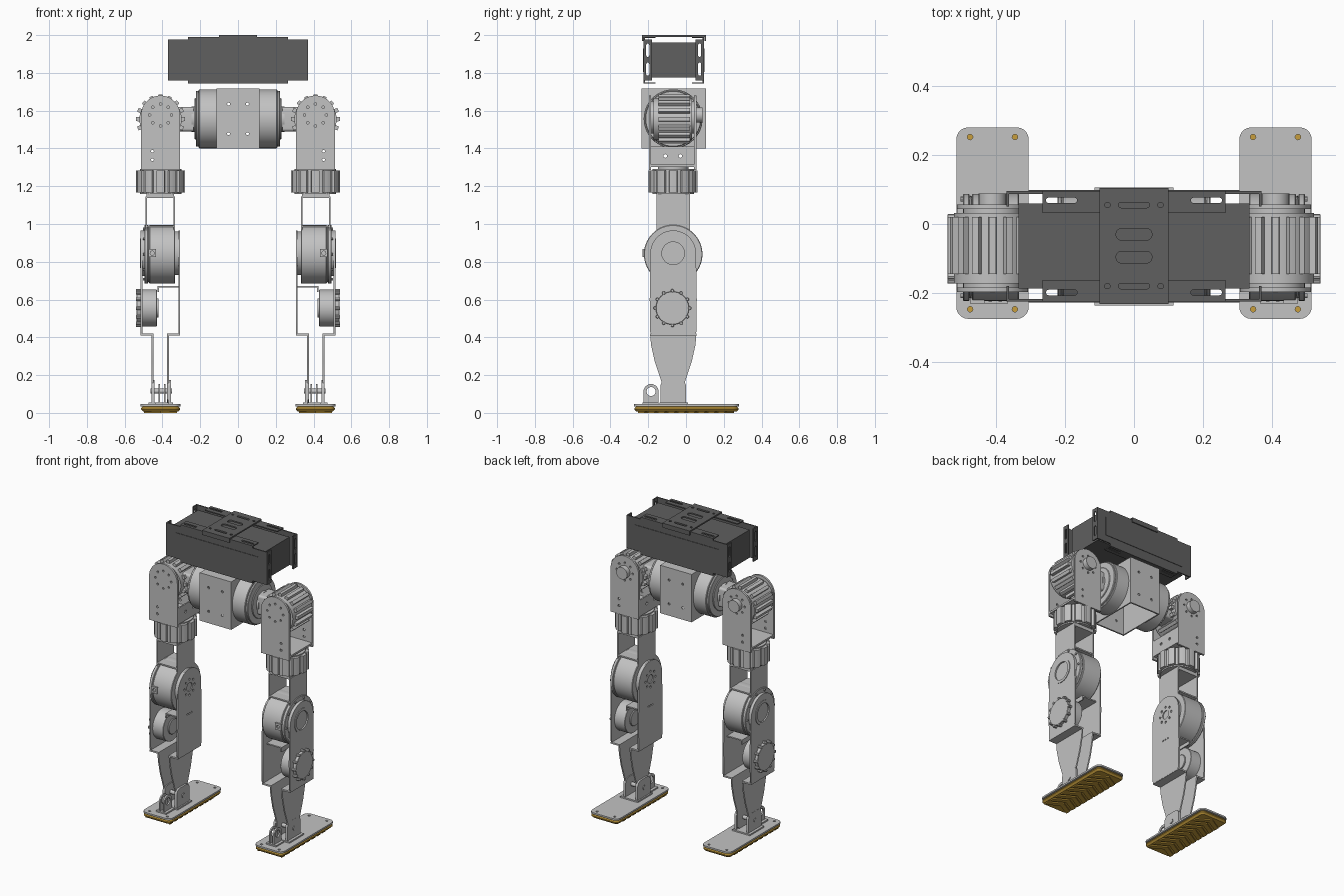
import bpy, bmesh, math
from mathutils import Vector

cube = bpy.data.objects.get("Cube")
if cube:
    bpy.data.objects.remove(cube, do_unlink=True)


def material(name, rgb):
    m = bpy.data.materials.new(name)
    m.use_nodes = True
    m.diffuse_color = (*rgb, 1)
    bsdf = next(n for n in m.node_tree.nodes if n.type == 'BSDF_PRINCIPLED')
    bsdf.inputs["Base Color"].default_value = (*rgb, 1)
    bsdf.inputs["Roughness"].default_value = 0.6
    return m


GREY = material("light grey metal", (0.54, 0.54, 0.54))
DARK = material("dark grey metal", (0.115, 0.115, 0.115))
GOLD = material("gold rubber", (0.57, 0.34, 0.045))


# 2D outlines
def arc(cx, cy, r, a0, a1, n):
    return [(cx + r * math.cos(math.radians(a0 + (a1 - a0) * i / n)),
             cy + r * math.sin(math.radians(a0 + (a1 - a0) * i / n))) for i in range(n + 1)]


def circle(cx, cy, r, n=40):
    return arc(cx, cy, r, 0, 360, n)[:-1]


def rect(x0, x1, y0, y1):
    return [(x0, y0), (x1, y0), (x1, y1), (x0, y1)]


def rrect(x0, x1, y0, y1, r, n=5):
    corners = ((x1 - r, y1 - r, 0), (x0 + r, y1 - r, 90), (x0 + r, y0 + r, 180), (x1 - r, y0 + r, 270))
    return [p for cx, cy, a in corners for p in arc(cx, cy, r, a, a + 90, n)]


def cog(cx, cy, r_in, r_out, teeth, fill=0.5):
    pts, step = [], 360 / teeth
    for i in range(teeth):
        a = i * step
        pts += arc(cx, cy, r_out, a - step * fill / 2, a + step * fill / 2, 3)
        pts += arc(cx, cy, r_in, a + step * fill / 2 + 2, a + step * (1 - fill / 2) - 2, 3)
    return pts


def ring_of(cx, cy, radius, r, count, n=8):
    return [circle(x, y, r, n) for x, y in circle(cx, cy, radius, count)]


PLACE = {'X': lambda u, v, d: Vector((d, u, v)),
         'Y': lambda u, v, d: Vector((u, d, v)),
         'Z': lambda u, v, d: Vector((u, v, d))}


def build(name, mat, parts, mirror=False, bevel=0):
    """Join extruded outlines; each part is (axis, low, high, outline, holes...)."""
    bm = bmesh.new()
    for axis, lo, hi, outline, *holes in parts:
        put, new_edges, first = PLACE[axis], [], None
        for loop in [outline] + holes:
            vs = [bm.verts.new(put(u, v, lo)) for u, v in loop]
            first = first or vs
            if holes:
                new_edges += [bm.edges.new((vs[i - 1], vs[i])) for i in range(len(vs))]
        if holes:
            res = bmesh.ops.triangle_fill(bm, use_beauty=True, edges=new_edges, normal=put(0, 0, 1))
            faces = [g for g in res["geom"] if isinstance(g, bmesh.types.BMFace)]
        else:
            faces = [bm.faces.new(first)]
        ext = bmesh.ops.extrude_face_region(bm, geom=faces, use_keep_orig=True)
        bmesh.ops.translate(bm, vec=put(0, 0, hi - lo),
                            verts=[g for g in ext["geom"] if isinstance(g, bmesh.types.BMVert)])
    bmesh.ops.recalc_face_normals(bm, faces=bm.faces[:])
    for f in bm.faces:
        f.smooth = True
    for e in bm.edges:
        e.smooth = e.calc_face_angle(0) < math.radians(30)
    me = bpy.data.meshes.new(name)
    bm.to_mesh(me)
    bm.free()
    me.materials.append(mat)
    ob = bpy.data.objects.new(name, me)
    bpy.context.collection.objects.link(ob)
    if bevel:
        b = ob.modifiers.new("Bevel", 'BEVEL')
        b.width, b.segments, b.limit_method, b.angle_limit = bevel, 1, 'ANGLE', math.radians(50)
    if mirror:
        ob.modifiers.new("Mirror", 'MIRROR').use_mirror_merge = False
    return ob


def leg(name, parts, mat=GREY, bevel=0):
    return build(name, mat, parts, True, bevel)


CX, CY = 0.41, -0.068   # leg axis

# Feet
foot_holes = [circle(CX + sx * 0.065, y, 0.008, 12) for sx in (-1, 1) for y in (-0.247, 0.252)]
leg("foot_sole", [('Z', 0.007, 0.036, rrect(0.307, 0.513, -0.273, 0.278, 0.03))], GOLD, 0.011)
leg("sole_tread", [('Z', 0, 0.012, [(CX - 0.088, y), (CX, y + 0.05), (CX + 0.088, y), (CX + 0.088, y + 0.034),
                                    (CX, y + 0.084), (CX - 0.088, y + 0.034)])
                   for y in [-0.255 + 0.053 * i for i in range(9)]], GOLD)
leg("foot_plate", [('Z', 0.035, 0.046, rrect(0.305, 0.515, -0.275, 0.28, 0.035), *foot_holes)])

# Ankle brackets on the foot
rear_tab = [(-0.135, 0.046), (0, 0.046)] + arc(-0.035, 0.14, 0.035, 0, 90, 6) + arc(-0.1, 0.14, 0.035, 90, 180, 6)
front_tab = [(-0.225, 0.046), (-0.145, 0.046)] + arc(-0.185, 0.113, 0.04, 0, 180, 12)
leg("ankle_bracket",
    [('X', x, x + 0.016, rear_tab, circle(-0.068, 0.115, 0.015, 16)) for x in (0.354, 0.442)]
    + [('X', x, x + 0.01, front_tab, circle(-0.185, 0.113, 0.024, 16)) for x in (0.383, 0.412)]
    + [('Z', 0.046, 0.055, rect(0.345, 0.475, -0.14, 0.01)), ('Z', 0.046, 0.055, rect(0.365, 0.44, -0.23, -0.145))])
leg("ankle_pin", [('X', 0.35, 0.462, circle(-0.068, 0.115, 0.013, 16))])

# Shank: tapered lower plates, shelf and broad upper plates
taper = [(-0.19, 0.415), (-0.185, 0.36), (-0.165, 0.27), (-0.13, 0.165), (-0.13, 0.07),
         (-0.11, 0.055), (-0.025, 0.055), (-0.005, 0.07), (-0.005, 0.165), (0.03, 0.27), (0.05, 0.36), (0.055, 0.415)]
leg("shank_lower_plates", [('X', x, x + 0.009, taper) for x in (0.366, 0.448)]
    + [('Z', 0.41, 0.42, rect(a, b, -0.19, 0.055)) for a, b in ((0.308, 0.375), (0.448, 0.515))])
broad = [(-0.19, 0.43), (-0.18, 0.412), (0.045, 0.412), (0.055, 0.43), (0.057, 0.6)] \
    + arc(CY, 0.845, 0.121, 0, 180, 24) + [(-0.192, 0.6)]
leg("shank_outer_plate", [('X', 0.506, 0.515, broad, circle(CY, 0.845, 0.06), circle(-0.072, 0.555, 0.086))])
leg("shank_inner_plate", [('X', 0.307, 0.316, broad, circle(CY, 0.845, 0.028, 20),
                           *ring_of(CY, 0.845, 0.052, 0.008, 8),
                           *[circle(y, 0.67, 0.006, 8) for y in (-0.09, -0.068, -0.045)])])
leg("shank_brace", [('Z', 0.663, 0.671, rect(0.312, 0.425, -0.15, 0.02)),
                    ('X', 0.418, 0.425, rect(-0.15, 0.02, 0.64, 0.67))])

# Ankle motor, showing through the outer plate
leg("ankle_motor", [('X', 0.43, 0.515, circle(-0.072, 0.555, 0.098)),
                    ('X', 0.515, 0.537, circle(-0.072, 0.555, 0.088)),
                    ('X', 0.42, 0.43, circle(-0.072, 0.555, 0.05))]
    + [('X', 0.51, 0.541, c) for c in ring_of(-0.072, 0.555, 0.092, 0.009, 12)], bevel=0.002)

# Knee motor
leg("knee_motor", [('X', 0.333, 0.47, circle(CY, 0.84, 0.155, 56)),
                   ('X', 0.47, 0.476, circle(CY, 0.84, 0.15, 56)),
                   ('X', 0.476, 0.496, circle(CY, 0.84, 0.155, 56))], bevel=0.003)
leg("knee_hubs", [('X', 0.313, 0.334, circle(CY, 0.845, 0.115)), ('X', 0.495, 0.507, circle(CY, 0.845, 0.12)),
                  ('X', 0.507, 0.519, circle(CY, 0.845, 0.078), circle(CY, 0.845, 0.06)),
                  ('X', 0.5, 0.511, circle(CY, 0.845, 0.059))])
leg("knee_bolts", [('X', 0.494, 0.503, c) for c in ring_of(CY, 0.84, 0.14, 0.007, 10)])
leg("knee_port", [('Y', -0.231, -0.2, rect(0.433, 0.475, 0.825, 0.868), circle(0.454, 0.846, 0.011, 12))])

# Thigh link
leg("thigh_link", [('X', x, x + 0.008, rect(-0.155, 0.02, 0.95, 1.145)) for x in (0.333, 0.482)]
    + [('Z', 0.984, 0.993, rect(0.333, 0.49, -0.155, 0.02)), ('Z', 1.138, 1.168, rect(0.338, 0.485, -0.155, 0.02))])

# Hip turning motor
leg("hip_yaw_motor", [('Z', 1.168, 1.283, cog(CX, CY, 0.117, 0.13, 12, 0.6)),
                      ('Z', 1.16, 1.29, circle(CX, CY, 0.11)), ('Z', 1.285, 1.305, circle(CX, CY, 0.08))])

# Hip bracket: two arched plates on a base
arch = [(0.307, 1.285), (0.513, 1.285)] + arc(CX, 1.577, 0.103, 0, 180, 24)
arch_holes = ring_of(CX, 1.577, 0.058, 0.007, 8) + [circle(0.453, z, 0.008, 8) for z in (1.34, 1.385)]
leg("hip_bracket", [('Y', -0.197, -0.184, arch, *arch_holes), ('Y', 0.043, 0.056, arch, *arch_holes),
                    ('Z', 1.302, 1.314, rect(0.307, 0.513, -0.186, 0.045)),
                    ('X', 0.307, 0.316, rect(-0.186, 0.045, 1.31, 1.41), *[circle(y, 1.36, 0.01, 8) for y in (-0.11, -0.03)])])

# Hip side-swing motor
leg("hip_roll_motor", [('Y', -0.172, 0.032, circle(CX, 1.555, 0.112)),
                       ('Y', -0.145, 0.02, cog(CX, 1.555, 0.11, 0.13, 16, 0.4)),
                       ('Y', -0.186, 0.045, circle(CX, 1.565, 0.085)),
                       ('Y', 0.05, 0.088, circle(CX, 1.577, 0.04, 24))])

# Link from the pelvis to the hip
leg("hip_link", [('X', 0.235, 0.32, rrect(-0.13, -0.005, 1.49, 1.62, 0.015)),
                 ('X', 0.225, 0.245, circle(CY, 1.555, 0.068))])

# Pelvis: swing motors either side of a frame open at the bottom
leg("pelvis_motor", [('X', 0.112, 0.208, circle(CY, 1.557, 0.156, 56)),
                     ('X', 0.208, 0.222, circle(CY, 1.557, 0.148, 56)),
                     ('X', 0.222, 0.23, circle(CY, 1.557, 0.11))], bevel=0.003)
pelvis_holes = [circle(x, z, 0.008, 10) for x in (-0.05, 0.05) for z in (1.478, 1.635)]
build("pelvis_frame", GREY,
      [('Y', y, y + 0.01, rect(-0.115, 0.115, 1.4, 1.717), *pelvis_holes) for y in (-0.236, 0.096)]
      + [('X', x, x + 0.009, rect(-0.236, 0.106, 1.4, 1.717)) for x in (-0.115, 0.106)]
      + [('Z', 1.707, 1.717, rect(-0.115, 0.115, -0.236, 0.106))])

# Torso box
build("torso_core", DARK, [('Z', 1.775, 1.96, rect(-0.335, 0.335, -0.187, 0.06))])


def side_y(front, d):
    """Depth d inward from the front or back skin, as an ordered pair."""
    return (-0.225, -0.225 + d) if front else (0.095 - d, 0.095)


panel = [(-0.37, 1.76), (-0.265, 1.76), (-0.265, 1.745), (0.265, 1.745), (0.265, 1.76), (0.37, 1.76),
         (0.37, 1.977), (0.265, 1.977), (0.265, 1.99), (-0.265, 1.99), (-0.265, 1.977), (-0.37, 1.977)]
for label, front in (("front", True), ("back", False)):
    ya, yb = side_y(front, 0.008)
    f0, f1 = side_y(front, 0.063)
    r0, r1 = side_y(front, 0.045)
    mid, slot_y = (r0 + r1) / 2, (f0 + f1) / 2 + (-0.005 if front else 0.005)
    slots = [rrect(x - 0.045, x + 0.045, slot_y - 0.008, slot_y + 0.008, 0.0075, 4) for x in (-0.21, 0.21)]
    build(label + "_torso_panel", DARK,
          [('Y', ya, yb, panel)]
          + [('Z', z, z + 0.007, rect(-0.265, 0.265, f0, f1), *slots) for z in (1.743, 1.984)]
          + [('X', x, x + 0.008, rect(r0, r1, 1.76, 1.977),
              *[rrect(mid - 0.008, mid + 0.008, z - 0.035, z + 0.035, 0.0075, 4) for z in (1.82, 1.92)])
             for x in (-0.37, 0.362)])
    # Raised rectangle on the panel
    p0, p1 = (-0.228, -0.224) if front else (0.094, 0.098)
    build(label + "_panel_plate", DARK, [('Y', p0, p1, rect(-0.305, 0.305, 1.805, 1.93))])

# Top strap with slots and folded edges
strap_slots = [rrect(-0.052, 0.052, y - 0.017, y + 0.017, 0.016) for y in (-0.03, -0.096)] \
    + [rrect(-0.045, 0.045, y - 0.008, y + 0.008, 0.0075, 4) for y in (-0.18, 0.055)] \
    + [circle(x, y, 0.008, 10) for x in (-0.077, 0.077) for y in (-0.18, 0.055)]
build("top_strap", DARK, [('Z', 1.991, 2.0, rect(-0.1, 0.1, -0.232, 0.105), *strap_slots)]
      + [('Y', y, y + 0.007, rect(-0.1, 0.1, 1.97, 2.0)) for y in (-0.232, 0.098)])
